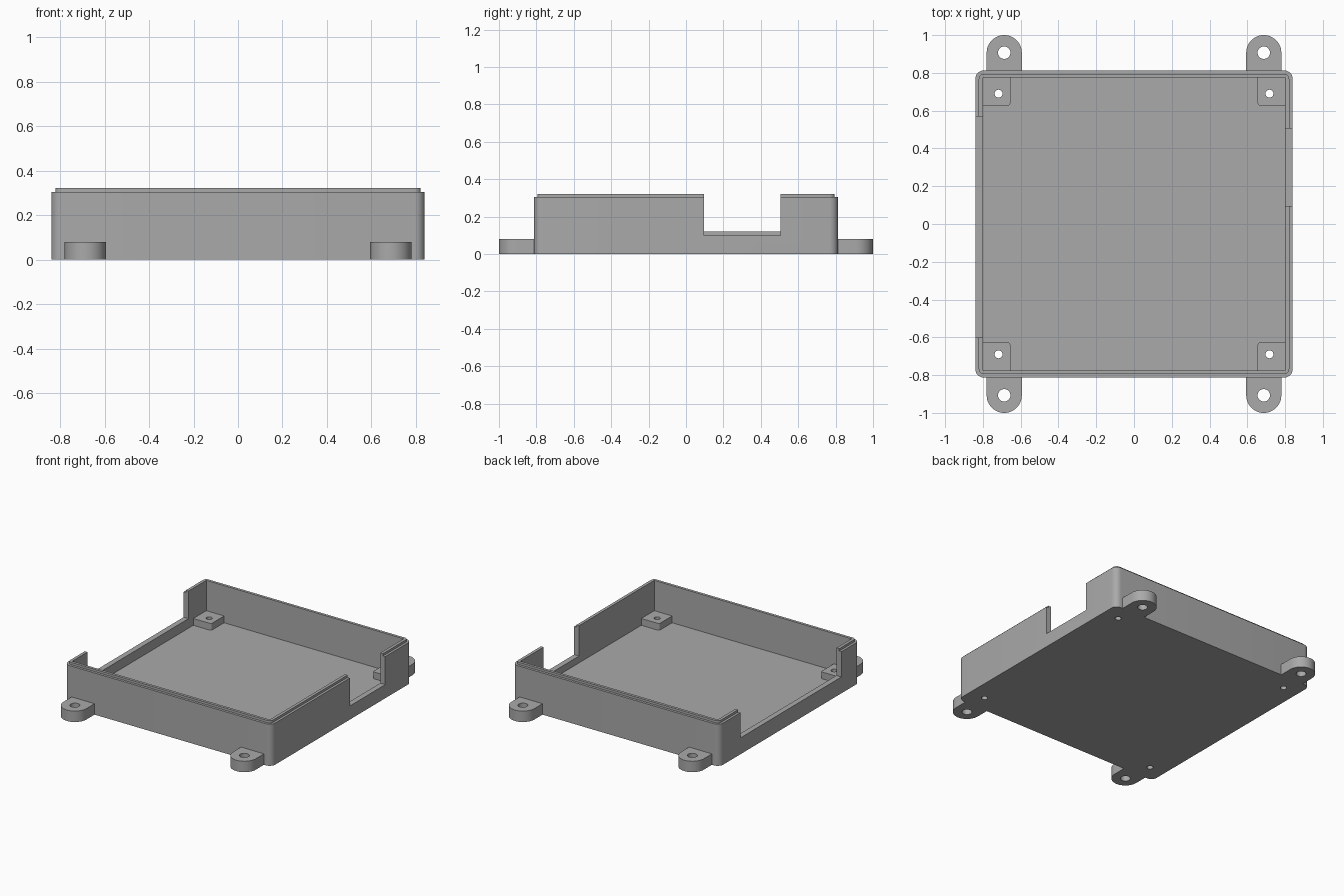
import bpy
import bmesh
from math import cos, sin, pi

cube = bpy.data.objects.get("Cube")
if cube:
    bpy.data.objects.remove(cube)

GREY = (0.40, 0.40, 0.40, 1)
mat = bpy.data.materials.new("grey plastic")
mat.use_nodes = True
mat.diffuse_color = GREY
mat.node_tree.nodes["Principled BSDF"].inputs["Base Color"].default_value = GREY

FLOOR, RIM, LIP = 0.05, 0.305, 0.322
OUT_X, OUT_Y = 0.84, 0.813
IN_X, IN_Y = 0.80, 0.775


def arc(cx, cy, r, start, end, n):
    return [(cx + r * cos(start + (end - start) * i / n),
             cy + r * sin(start + (end - start) * i / n)) for i in range(n + 1)]


def rect(x0, x1, y0, y1):
    return [(x0, y0), (x1, y0), (x1, y1), (x0, y1)]


def rounded(hx, hy, r):
    pts = []
    for k, (sx, sy) in enumerate([(1, 1), (-1, 1), (-1, -1), (1, -1)]):
        pts += arc(sx * (hx - r), sy * (hy - r), r, k * pi / 2, (k + 1) * pi / 2, 8)
    return pts


def circle(cx, cy, r):
    return arc(cx, cy, r, 0, 2 * pi, 32)[:-1]


def prism(name, outline, z0, z1):
    bm = bmesh.new()
    base = bm.faces.new([bm.verts.new((x, y, z0)) for x, y in outline])
    top = bmesh.ops.extrude_face_region(bm, geom=[base])["geom"]
    bmesh.ops.translate(bm, vec=(0, 0, z1 - z0),
                        verts=[v for v in top if isinstance(v, bmesh.types.BMVert)])
    bmesh.ops.recalc_face_normals(bm, faces=bm.faces)
    mesh = bpy.data.meshes.new(name)
    bm.to_mesh(mesh)
    bm.free()
    mesh.materials.append(mat)
    obj = bpy.data.objects.new(name, mesh)
    bpy.context.collection.objects.link(obj)
    return obj


def combine(obj, operation, outline, z0, z1):
    # Boolean with a temporary prism, then discard it
    tool = prism("tool", outline, z0, z1)
    mod = obj.modifiers.new("bool", 'BOOLEAN')
    mod.operation, mod.solver, mod.object = operation, 'EXACT', tool
    graph = bpy.context.evaluated_depsgraph_get()
    mesh = bpy.data.meshes.new_from_object(obj.evaluated_get(graph))
    obj.modifiers.clear()
    obj.data = mesh
    bpy.data.objects.remove(tool)


# Open tray with a stepped lip round the rim
tray = prism("tray", rounded(OUT_X, OUT_Y, 0.045), 0, RIM)
combine(tray, 'UNION', rounded(0.822, 0.795, 0.027), 0.2, LIP)
combine(tray, 'DIFFERENCE', rect(-IN_X, IN_X, -IN_Y, IN_Y), FLOOR, 0.5)

# Side openings: short on the left wall, long on the right wall
combine(tray, 'DIFFERENCE', rect(0.78, 0.9, 0.095, 0.505), 0.10, 0.5)
combine(tray, 'DIFFERENCE', rect(-0.9, -0.78, -0.60, 0.57), 0.12, 0.5)

parts = [tray]
for sx, side in ((1, "left"), (-1, "right")):
    for sy, end in ((1, "back"), (-1, "front")):
        # Screw boss in the corner, its hole running through the floor
        corner = arc(0.67, 0.64, 0.015, pi, 1.5 * pi, 4)
        outline = corner + [(IN_X, 0.625), (IN_X, IN_Y), (0.655, IN_Y)]
        boss = prism(f"{end}_{side}_screw_boss",
                     [(x * sx, y * sy) for x, y in outline], FLOOR, 0.10)
        hole = circle(0.717 * sx, 0.69 * sy, 0.021)
        combine(boss, 'DIFFERENCE', hole, -0.1, 0.2)
        combine(tray, 'DIFFERENCE', hole, -0.1, 0.2)

        # Rounded mounting tab outside the wall
        outline = [(0.594, OUT_Y), (0.78, OUT_Y)] + arc(0.687, 0.907, 0.093, 0, pi, 24)
        tab = prism(f"{end}_{side}_mounting_tab",
                    [(x * sx, y * sy) for x, y in outline], 0, 0.08)
        combine(tab, 'DIFFERENCE', circle(0.687 * sx, 0.907 * sy, 0.033), -0.1, 0.2)
        parts += [boss, tab]

# Smooth the round corners and holes, keep the edges sharp
bpy.ops.object.select_all(action='DESELECT')
for obj in parts:
    obj.select_set(True)
bpy.context.view_layer.objects.active = tray
bpy.ops.object.shade_smooth_by_angle(angle=pi / 6)
